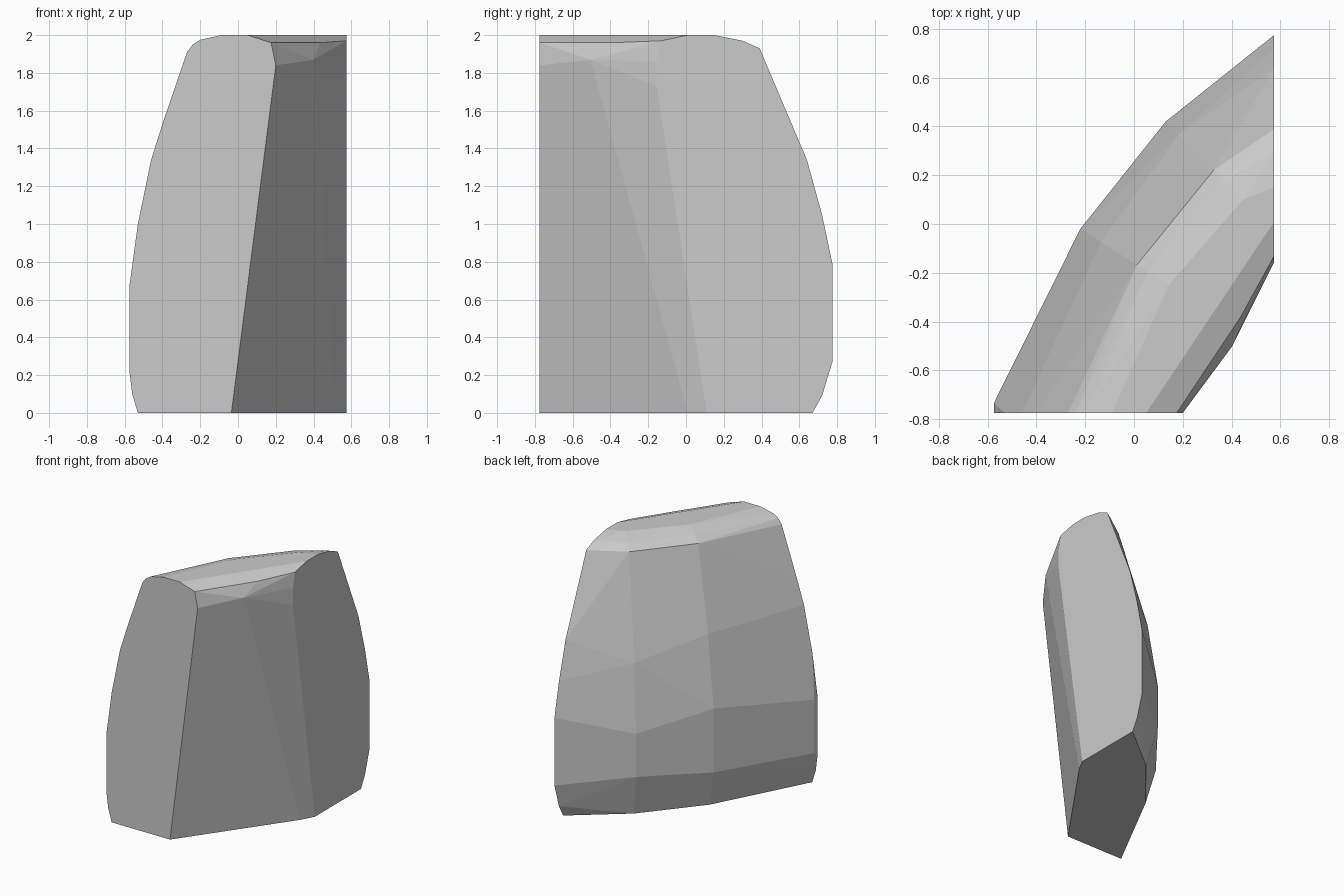
import bpy, bmesh, math
from mathutils import Vector

if "Cube" in bpy.data.objects:
    bpy.data.objects.remove(bpy.data.objects["Cube"])

Y, X = -0.775, 0.575   # planes of the two cut ends

# Cut face on the front (x, z)
front = [(-.53, 0), (-.56, .1), (-.575, .22), (-.575, .67), (-.53, 1.0), (-.46, 1.34),
         (-.40, 1.53), (-.27, 1.91), (-.24, 1.95), (-.2, 1.975), (-.09, 2), (.05, 2),
         (.175, 1.96), (.2, 1.84), (-.035, 0)]
# Cut face on the right (y, z)
right = [(.11, 0), (.67, 0), (.72, .09), (.775, .27), (.775, .79), (.72, 1.05), (.64, 1.34),
         (.39, 1.93), (.3, 1.97), (.15, 2), (.01, 2), (-.13, 1.97), (-.155, 1.86), (-.155, 1.73)]
# Outer columns between the ends: foot position, inward normal, (inset, z)
columns = [
    ((-.22, -.02), (.845, -.535), [(.075, 0), (0, .28), (0, .77), (.1, 1.3), (.275, 1.92), (.33, 1.965), (.43, 2)]),
    ((.13, .42), (.705, -.71), [(.085, 0), (0, .32), (0, .65), (.075, 1.16), (.28, 1.92), (.34, 1.965), (.45, 2)]),
]
# Left corner and the ridge of the inner side
extra = [(-.575, -.735, .25), (-.575, -.735, .66),
         (.4, -.505, 1.87), (.435, -.385, 1.96), (.52, .01, 0)]

points = [Vector((x, Y, z)) for x, z in front] + [Vector((X, y, z)) for y, z in right]
for (px, py), (nx, ny), rows in columns:
    points += [Vector((px + nx * d, py + ny * d, z)) for d, z in rows]
points += [Vector(p) for p in extra]

# Faceted stone slab
bm = bmesh.new()
for p in points:
    bm.verts.new(p)
res = bmesh.ops.convex_hull(bm, input=bm.verts[:])
bmesh.ops.delete(bm, geom=[v for v in bm.verts if not v.link_faces], context='VERTS')
bmesh.ops.dissolve_limit(bm, angle_limit=math.radians(1.5), verts=bm.verts[:], edges=bm.edges[:])
bmesh.ops.recalc_face_normals(bm, faces=bm.faces[:])
mesh = bpy.data.meshes.new("stone_slab")
bm.to_mesh(mesh)
bm.free()
bpy.context.collection.objects.link(bpy.data.objects.new("stone_slab", mesh))
